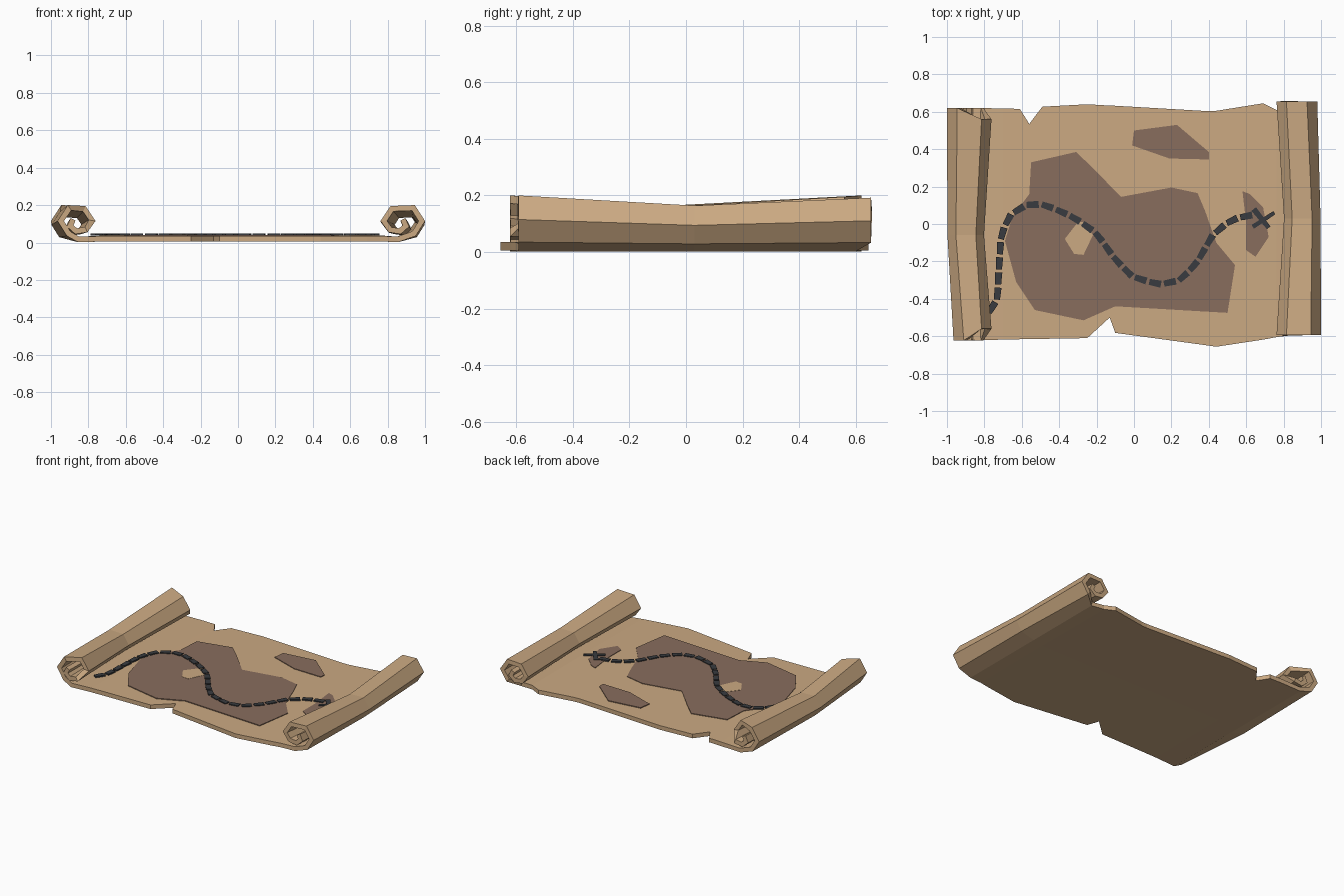
import bpy, bmesh, math
from mathutils import Vector

if "Cube" in bpy.data.objects:
    bpy.data.objects.remove(bpy.data.objects["Cube"])


def material(name, color):
    m = bpy.data.materials.new(name)
    m.diffuse_color = (*color, 1)
    m.use_nodes = True
    m.node_tree.nodes["Principled BSDF"].inputs["Base Color"].default_value = m.diffuse_color
    return m


PAPER = material("parchment", (0.60, 0.40, 0.225))
LAND = material("brown land ink", (0.25, 0.155, 0.11))
INK = material("dark trail ink", (0.04, 0.044, 0.05))


def finish(name, bm, mat):
    me = bpy.data.meshes.new(name)
    bm.to_mesh(me)
    bm.free()
    me.materials.append(mat)
    ob = bpy.data.objects.new(name, me)
    bpy.context.collection.objects.link(ob)
    return ob


def add_plate(bm, outline, z0, z1):
    f = bm.faces.new([bm.verts.new((x, y, z0)) for x, y in outline])
    f.normal_update()
    if f.normal.z < 0:
        f.normal_flip()
    up = bmesh.ops.extrude_face_region(bm, geom=[f])
    bmesh.ops.translate(bm, vec=(0, 0, z1 - z0),
                        verts=[v for v in up["geom"] if isinstance(v, bmesh.types.BMVert)])
    bmesh.ops.recalc_face_normals(bm, faces=bm.faces)


def plate(name, outline, z0, z1, mat):
    bm = bmesh.new()
    add_plate(bm, outline, z0, z1)
    finish(name, bm, mat)


# Roll cross-section, from the flat sheet outward, up and into the curl
ROLL = [(0.855, 0.002), (0.95, 0.035), (1.0, 0.115), (0.945, 0.2), (0.815, 0.195),
        (0.762, 0.115), (0.805, 0.055), (0.87, 0.045), (0.915, 0.085), (0.895, 0.13)]
# Torn front and back edges of the flat part: x, front y, back y
FLAT = [(-0.70, -0.618, 0.618), (-0.61, -0.616, 0.615), (-0.56, -0.615, 0.535),
        (-0.49, -0.614, 0.627), (-0.25, -0.61, 0.64), (-0.13, -0.50, 0.633),
        (-0.10, -0.582, 0.632), (0.40, -0.65, 0.603), (0.44, -0.656, 0.605),
        (0.69, -0.618, 0.645), (0.76, -0.605, 0.61)]


def roll_columns(side):
    cols = []
    for i, (x, z) in enumerate(ROLL):
        pinch = 0.82          # the roll is tighter half way along
        mid_x = 0.985 - (0.985 - x) * pinch if i else x
        if side < 0:
            y0, y1, ym = -0.622, 0.62, -0.06
            if i in (4, 5):
                y0, y1 = -0.56, 0.56
            xs = (x - 0.035 * (0 < i < 4), mid_x, x)
        else:
            y0, y1, ym = -0.593, 0.655, 0.03
            if i == 0:
                y1 = 0.60
            xs = (x, mid_x, x - 0.02 * (0 < i < 4))
        zs = (z, z * pinch, z * (0.96 if side > 0 else 1))
        cols.append([(side * a, b, c) for a, b, c in zip(xs, (y0, ym, y1), zs)])
    return cols


# Parchment sheet lofted through both curls, then thickened inward
columns = roll_columns(-1)[::-1]
columns += [[(x, y0, 0.006), (x, 0, 0.009), (x, y1, 0.006)] for x, y0, y1 in FLAT]
columns += roll_columns(1)
bm = bmesh.new()
grid = [[bm.verts.new(p) for p in col] for col in columns]
for a, b in zip(grid, grid[1:]):
    for j in range(2):
        bm.faces.new((a[j], b[j], b[j + 1], a[j + 1]))
sheet = finish("parchment_sheet", bm, PAPER)
mod = sheet.modifiers.new("thickness", "SOLIDIFY")
mod.thickness = 0.029
mod.offset = 1
mod.use_even_offset = True

# Inked land masses and lake
plate("main_island", [(-0.55, 0.33), (-0.31, 0.385), (-0.22, 0.30), (-0.07, 0.145), (0.2, 0.195),
      (0.34, 0.165), (0.38, 0.07), (0.44, -0.1), (0.54, -0.22), (0.5, -0.475), (-0.1, -0.44),
      (-0.27, -0.515), (-0.53, -0.46), (-0.63, -0.31), (-0.69, -0.09), (-0.65, 0.04),
      (-0.56, 0.16)], 0.033, 0.041, LAND)
plate("north_island", [(0, 0.5), (0.23, 0.53), (0.4, 0.385), (0.4, 0.345), (0.19, 0.35),
      (-0.01, 0.42)], 0.033, 0.041, LAND)
plate("east_island", [(0.58, 0.175), (0.62, 0.16), (0.69, 0.09), (0.72, -0.07), (0.65, -0.175),
      (0.6, -0.14), (0.6, 0.0)], 0.033, 0.041, LAND)
plate("lake", [(-0.30, 0.01), (-0.37, -0.08), (-0.32, -0.16), (-0.27, -0.165), (-0.22, -0.06),
      (-0.26, 0.01)], 0.036, 0.0425, PAPER)


def bar(bm, a, b, w0, w1):
    a, b = Vector(a), Vector(b)
    n = Vector((a.y - b.y, b.x - a.x)).normalized()
    add_plate(bm, [a - n * w0, b - n * w1, b + n * w1, a + n * w0], 0.038, 0.047)


# Dashed trail: equal steps along a guide path
GUIDE = [Vector(p) for p in [(-0.78, -0.48), (-0.73, -0.40), (-0.72, -0.2), (-0.71, -0.05),
         (-0.66, 0.05), (-0.57, 0.105), (-0.48, 0.105), (-0.32, 0.035), (-0.2, -0.05),
         (-0.1, -0.19), (-0.01, -0.28), (0.13, -0.325), (0.25, -0.3), (0.34, -0.2),
         (0.42, -0.06), (0.52, 0.025), (0.64, 0.05)]]
lengths = [(b - a).length for a, b in zip(GUIDE, GUIDE[1:])]
total = sum(lengths)


def along(d):
    for a, b, l in zip(GUIDE, GUIDE[1:], lengths):
        if d <= l:
            return a.lerp(b, d / l)
        d -= l
    return GUIDE[-1]


bm = bmesh.new()
count = 27
for i in range(count):
    s = total / count
    bar(bm, along(i * s + 0.008), along((i + 1) * s - 0.008), 0.016, 0.019)
finish("dashed_trail", bm, INK)

# Cross marking the end of the trail
bm = bmesh.new()
bar(bm, (0.635, -0.015), (0.75, 0.06), 0.012, 0.01)
bar(bm, (0.64, 0.08), (0.72, -0.02), 0.016, 0.012)
finish("end_cross", bm, INK)
